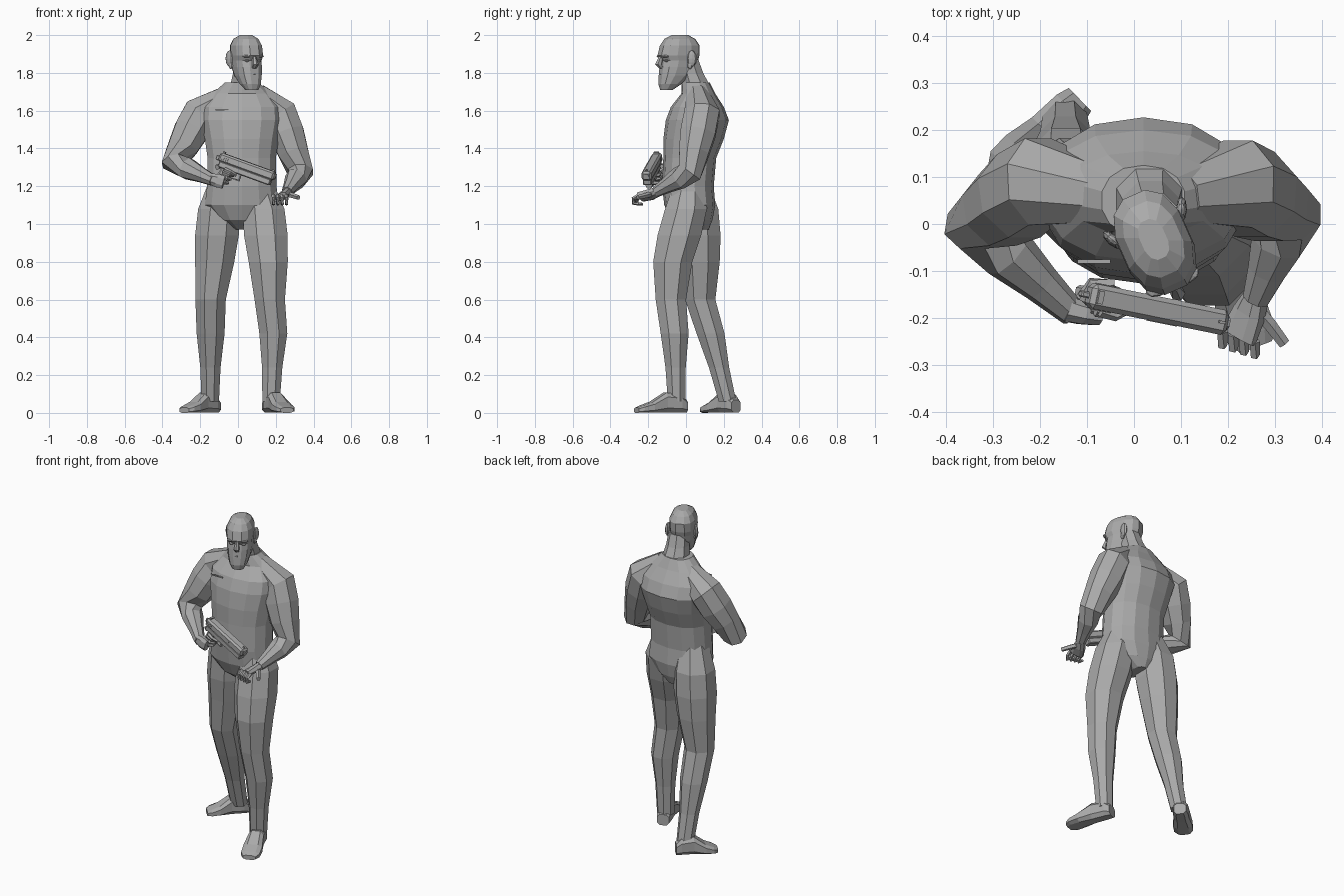
import bpy, bmesh, math
from mathutils import Vector, Matrix

if "Cube" in bpy.data.objects:
    bpy.data.objects.remove(bpy.data.objects["Cube"], do_unlink=True)

grey = bpy.data.materials.new("plain_grey")
grey.use_nodes = True
colour = (.4, .4, .4, 1)
grey.diffuse_color = colour
grey.node_tree.nodes["Principled BSDF"].inputs["Base Color"].default_value = colour

UP, BACK, LEFT = Vector((0, 0, 1)), Vector((0, 1, 0)), Vector((1, 0, 0))


def finish(name, bm, frame):
    bmesh.ops.recalc_face_normals(bm, faces=bm.faces)
    mesh = bpy.data.meshes.new(name)
    bm.to_mesh(mesh)
    bm.free()
    mesh.transform(frame)
    mesh.materials.append(grey)
    bpy.context.collection.objects.link(bpy.data.objects.new(name, mesh))


def loft(name, rings, sides=8, axis=None, hint=BACK, power=1, frame=Matrix()):
    """Skin rings (x, y, z, half width, optional half depth) along a path."""
    bm = bmesh.new()
    centres = [Vector(ring[:3]) for ring in rings]
    last = len(rings) - 1
    loops = []
    for i, (centre, ring) in enumerate(zip(centres, rings)):
        before = centre - centres[max(i - 1, 0)]
        after = centres[min(i + 1, last)] - centre
        along = (axis or before.normalized() + after.normalized()).normalized()
        across = hint.cross(along).normalized()
        deep = along.cross(across)
        loop = []
        for k in range(sides):
            angle = math.tau * (k + .5) / sides
            c, s = [math.copysign(abs(f) ** power, f) for f in (math.cos(angle), math.sin(angle))]
            loop.append(bm.verts.new(centre + across * c * ring[3] + deep * s * ring[-1]))
        loops.append(loop)
    for low, high in zip(loops, loops[1:]):
        for k in range(sides):
            bm.faces.new((low[k], low[k - 1], high[k - 1], high[k]))
    bm.faces.new(loops[0])
    bm.faces.new(loops[-1])
    finish(name, bm, frame)


def limb(name, joints, steps, radii, **options):
    """Tube through joints, with an even number of rings along each bone."""
    path = [Vector(joints[0])]
    for start, end, count in zip(joints, joints[1:], steps):
        path += [Vector(start).lerp(Vector(end), (i + 1) / count) for i in range(count)]
    loft(name, [(*point, radius) for point, radius in zip(path, radii)], **options)


def digit(name, points, radius, frame=Matrix()):
    """Five-sided finger that narrows toward its tip."""
    loft(name, [(*point, radius * (1 - .1 * i)) for i, point in enumerate(points)],
         sides=5, hint=Vector((.3, .2, 1)), frame=frame)


def place(centre, size):
    return Matrix.Translation(centre) @ Matrix.Diagonal((*size, 1))


def box(name, centre, size, frame=Matrix(), bevel=0):
    bm = bmesh.new()
    bmesh.ops.create_cube(bm, size=1, matrix=place(centre, size))
    if bevel:
        bmesh.ops.bevel(bm, geom=bm.edges[:], offset=bevel, segments=1, affect='EDGES')
    finish(name, bm, frame)


def egg(name, centre, size, frame):
    bm = bmesh.new()
    bmesh.ops.create_uvsphere(bm, u_segments=8, v_segments=6, radius=1, matrix=place(centre, size))
    finish(name, bm, frame)


# Torso rings: depth position, height, half width, half depth
torso = ((.05, .97, .04, .07), (.03, 1.02, .13, .11), (.02, 1.1, .2, .135), (.01, 1.2, .188, .137),
         (.02, 1.35, .185, .14), (.04, 1.45, .2, .16), (.06, 1.55, .22, .167),
         (.06, 1.62, .215, .14), (.065, 1.69, .16, .09), (.05, 1.75, .09, .075))
loft("torso", [(.02, *ring) for ring in torso], sides=14, axis=UP, power=.9)
loft("neck", [(.03, .065, 1.7, .085), (.035, .03, 1.8, .066), (.04, .01, 1.87, .06)], axis=UP)

# Legs share one set of radii; the left one steps forward, the right one trails
leg_steps = (1, 2, 1, 1, 2)
leg_radii = (.08, .12, .125, .112, .087, .08, .058, .05)
limb("right_leg", [(-.07, .03, 1.25), (-.1, .06, 1.08), (-.123, .075, .8), (-.145, .075, .6),
                   (-.145, .13, .42), (-.147, .22, .06)], leg_steps, leg_radii, axis=UP)
limb("left_leg", [(.1, .02, 1.25), (.135, 0, 1.08), (.16, -.07, .8), (.168, -.08, .6),
                  (.187, -.06, .42), (.175, -.05, .06)], leg_steps, leg_radii, axis=UP)

# Feet: position along the sole, half height, half width
foot = ((0, .035, .036), (.12, .05, .044), (.42, .055, .046), (.7, .03, .058), (.9, .02, .056), (1, .014, .038))
for name, heel, toe in (("right_foot", (-.115, .265, 0), (-.285, .1, 0)),
                        ("left_foot", (.16, -.002, 0), (.26, -.262, 0))):
    heel, toe = Vector(heel), Vector(toe)
    loft(name, [(*(heel.lerp(toe, part) + UP * high), wide, high) for part, high, wide in foot],
         axis=toe - heel, hint=UP, power=.65)

# Arms run from the base of the neck through shoulder and elbow to the wrist
arm_steps = (1, 3, 3)
arm_radii = (.06, .1, .1, .086, .072, .06, .043, .03)
limb("right_arm", [(-.05, .06, 1.68), (-.2, .09, 1.585), (-.335, 0, 1.325), (-.13, -.19, 1.23)],
     arm_steps, arm_radii)
limb("left_arm", [(.1, .06, 1.69), (.22, .085, 1.585), (.33, .02, 1.275), (.26, -.16, 1.17)],
     arm_steps, arm_radii)

# Left hand, half closed
loft("left_palm", [(.263, -.15, 1.17, .026), (.245, -.19, 1.155, .024, .038),
                   (.222, -.24, 1.143, .018, .043)], power=.8)
curl = [Vector(bend) for bend in ((0, 0, 0), (0, -.03, -.015), (0, -.03, -.04), (0, 0, -.045))]
for i, finger in enumerate(("index", "middle", "ring", "little")):
    knuckle = Vector((.188, -.228, 1.15)) + i * Vector((.023, -.007, 0))
    digit(f"left_{finger}_finger", [knuckle + bend for bend in curl], .012)
digit("left_thumb", [(.255, -.175, 1.16), (.29, -.215, 1.15), (.32, -.255, 1.14)], .016)

# Pistol frame: local x along the barrel, local z up
barrel = Vector((.295, -.06, -.107)).normalized()
flank = UP.cross(barrel).normalized()
gun = (Matrix.Translation((.045, -.18, 1.292))
       @ Matrix((barrel, flank, barrel.cross(flank))).transposed().to_4x4())
box("pistol_slide", (0, 0, .012), (.315, .054, .05), gun, bevel=.01)
box("pistol_frame", (0, 0, -.024), (.295, .046, .034), gun, bevel=.005)
loft("pistol_grip", [(-.1, 0, -.02, .018, .025), (-.12, 0, -.12, .018, .025)],
     hint=LEFT, power=.5, frame=gun)
box("pistol_hammer", (-.163, 0, .004), (.022, .014, .026), gun, bevel=.003)
box("front_sight", (.14, 0, .04), (.014, .006, .01), gun)
box("rear_sight", (-.14, 0, .04), (.012, .028, .01), gun)
box("ejection_port", (.015, -.026, .017), (.065, .005, .018), gun)
for i in range(4):
    box("slide_grip_rib", (.011 * i - .14, 0, .01), (.005, .058, .026), gun)
loft("pistol_muzzle", [(.14, 0, .012, .016), (.163, 0, .012, .016)], hint=UP, frame=gun)
box("trigger_guard_front", (-.018, 0, -.055), (.006, .014, .04), gun)
box("trigger_guard_bottom", (-.05, 0, -.073), (.07, .014, .006), gun)
box("trigger", (-.055, 0, -.05), (.007, .01, .03), gun)

# Right hand, closed around the grip
loft("right_palm", [(-.145, -.18, 1.24, .029), (-.11, -.19, 1.23, .038, .025),
                    (-.075, -.197, 1.22, .036, .02)], power=.8)
wrap = [Vector(bend) for bend in ((-.02, -.03, 0), (.018, -.03, 0), (.03, -.01, 0), (.02, .022, 0), (-.01, .026, 0))]
for i, finger in enumerate(("middle", "ring", "little")):
    knuckle = Vector((-.09, 0, -.058)) - i * Vector((.005, 0, .023))
    digit(f"right_{finger}_finger", [knuckle + bend for bend in wrap], .013, gun)
digit("right_index_finger", [(-.105, -.03, -.04), (-.07, -.033, -.042), (-.04, -.012, -.05)], .012, gun)
digit("right_thumb", [(-.15, -.012, -.045), (-.14, .026, -.03), (-.095, .034, -.02)], .015, gun)

# Head, turned toward the left; rings as for the torso, measured up from under the chin
face = Matrix.Translation((.045, -.04, 1.7)) @ Matrix.Rotation(math.radians(24), 4, 'Z')
skull = ((-.07, .01, .034, .032), (-.05, .04, .053, .06), (-.02, .085, .066, .087), (-.002, .13, .072, .1),
         (.005, .165, .073, .1), (0, .192, .077, .113), (.008, .245, .075, .107),
         (.008, .28, .058, .083), (.008, .3, .028, .045))
loft("head", [(0, *ring) for ring in skull], sides=12, axis=UP, power=.8, frame=face)
loft("nose", [(0, -.1, .188, .009, .012), (0, -.115, .145, .017, .02), (0, -.1, .124, .012)],
     sides=6, axis=UP, frame=face)
egg("upper_lip", (0, -.092, .095), (.032, .014, .007), face)
egg("lower_lip", (0, -.09, .082), (.028, .013, .007), face)
egg("chin", (0, -.085, .035), (.03, .022, .024), face)
for side, sign in (("left", 1), ("right", -1)):
    egg(f"{side}_brow", (sign * .034, -.09, .188), (.028, .018, .008), face)
    egg(f"{side}_eye", (sign * .034, -.085, .165), (.015, .011, .007), face)
    # Each ear flares outward toward its back rim
    flare = Matrix.Translation((sign * .08, .042, .17)) @ Matrix.Rotation(sign * -.45, 4, 'Z')
    egg(f"{side}_ear", (0, 0, .006), (.012, .027, .043), face @ flare)
    egg(f"{side}_ear_lobe", (0, -.01, -.03), (.009, .014, .02), face @ flare)

# Pocket edge on the right of the chest
box("pocket_edge", (-.085, -.08, 1.605), (.07, .008, .006))
